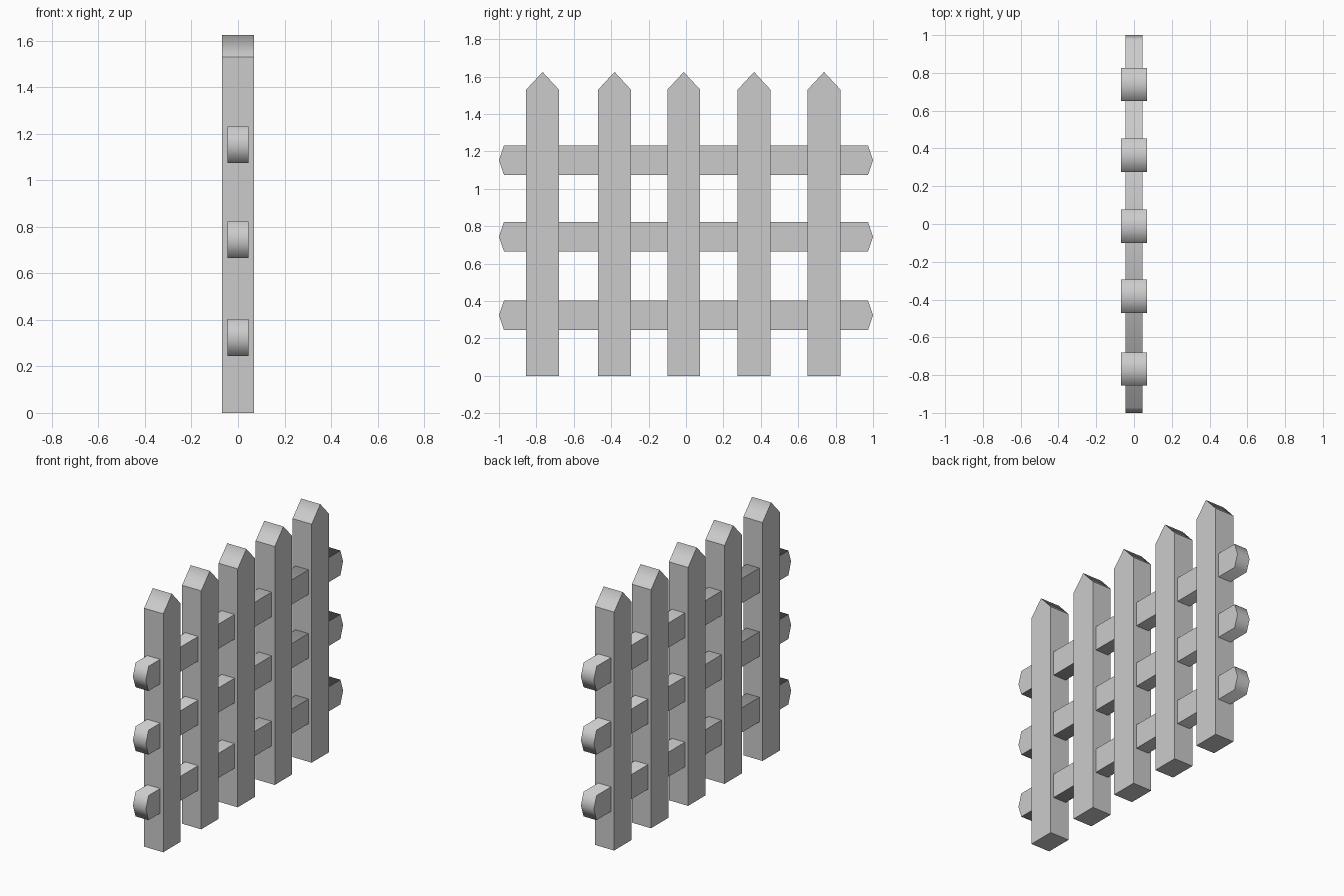
import bpy
import bmesh

if "Cube" in bpy.data.objects:
    bpy.data.objects.remove(bpy.data.objects["Cube"])


def extruded_profile(name, profile, half_depth, smooth_corners):
    """Extrude a (y, z) outline along x; only the listed corners stay soft."""
    bm = bmesh.new()
    back = [bm.verts.new((-half_depth, y, z)) for y, z in profile]
    front = [bm.verts.new((half_depth, y, z)) for y, z in profile]
    bm.faces.new(back[::-1])
    bm.faces.new(front)
    n = len(profile)
    for i in range(n):
        j = (i + 1) % n
        bm.faces.new((back[i], back[j], front[j], front[i])).smooth = True
    bmesh.ops.recalc_face_normals(bm, faces=bm.faces)
    for edge in bm.edges:
        edge.smooth = False
    for i in smooth_corners:
        bm.edges.get((back[i], front[i])).smooth = True
    mesh = bpy.data.meshes.new(name)
    bm.to_mesh(mesh)
    bm.free()
    obj = bpy.data.objects.new(name, mesh)
    bpy.context.collection.objects.link(obj)
    return obj


# Upright pickets with pointed tops (soft ridge)
w = 0.088
picket = [(-w, 0), (w, 0), (w, 1.53), (0, 1.625), (-w, 1.53)]
for i, y in enumerate((-0.767, -0.382, -0.012, 0.364, 0.738)):
    extruded_profile(f"picket_{i + 1}", picket, 0.068, [3]).location.y = y

# Horizontal rails with shallow pointed ends
h, shoulder = 0.079, 0.973
rail = [(-shoulder, -h), (shoulder, -h), (1, 0),
        (shoulder, h), (-shoulder, h), (-1, 0)]
for i, z in enumerate((0.324, 0.744, 1.153)):
    extruded_profile(f"rail_{i + 1}", rail, 0.046, range(6)).location.z = z
